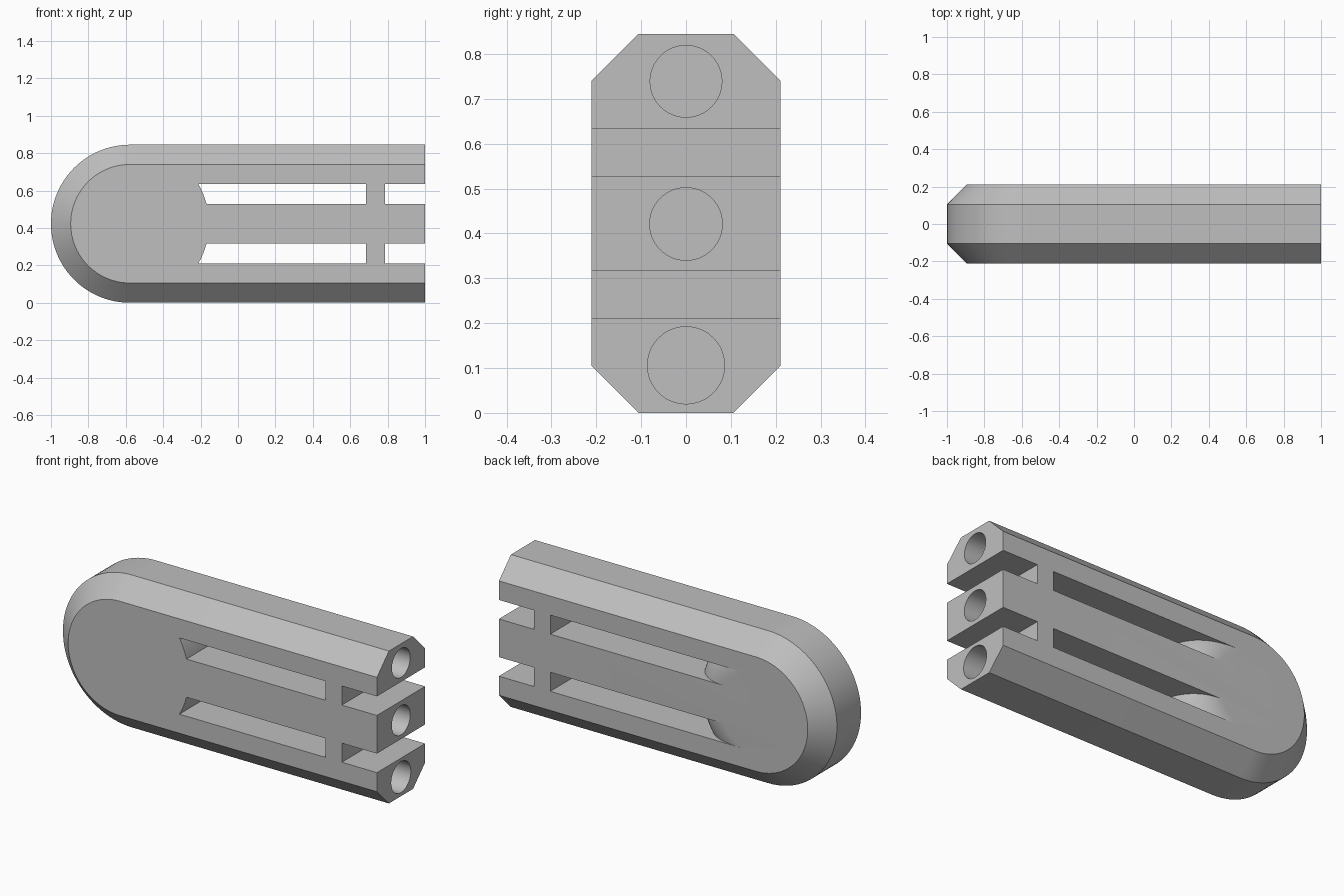
import bpy, bmesh
from math import sin, cos, pi, radians

cube = bpy.data.objects.get("Cube")
if cube:
    bpy.data.objects.remove(cube, do_unlink=True)

MID_Z = 0.4225       # centre height, also the outer radius of the round end
HALF_Y = 0.211       # half thickness
CHAMFER = 0.1055
HEAD_X = MID_Z - 1   # centre of the round end
STEP = 0.1057        # slot height

grey = bpy.data.materials.new("light_grey")
grey.use_nodes = True
grey.diffuse_color = (0.52, 0.52, 0.52, 1)
grey.node_tree.nodes["Principled BSDF"].inputs["Base Color"].default_value = grey.diffuse_color


def add_object(name, bm):
    bmesh.ops.recalc_face_normals(bm, faces=bm.faces)
    mesh = bpy.data.meshes.new(name)
    bm.to_mesh(mesh)
    bm.free()
    mesh.materials.append(grey)
    obj = bpy.data.objects.new(name, mesh)
    bpy.context.collection.objects.link(obj)
    return obj


def loft(name, rings):
    """Join closed rings of points into a capped solid."""
    bm = bmesh.new()
    loops = [[bm.verts.new(p) for p in ring] for ring in rings]
    n = len(loops[0])
    for a, b in zip(loops, loops[1:]):
        for i in range(n):
            j = (i + 1) % n
            bm.faces.new((a[i], a[j], b[j], b[i]))
    bm.faces.new(loops[0])
    bm.faces.new(loops[-1])
    return add_object(name, bm)


def arc(r, y, start, end, steps):
    angles = [start + (end - start) * i / steps for i in range(steps + 1)]
    return [(HEAD_X + r * cos(t), y, MID_Z + r * sin(t)) for t in angles]


def outline(r, y):
    return [(1, y, MID_Z + r)] + arc(r, y, pi / 2, 3 * pi / 2, 48) + [(1, y, MID_Z - r)]


def box(name, x0, x1, z0, z1):
    y = HALF_Y + 0.1
    return loft(name, [[(x, -y, z0), (x, y, z0), (x, y, z1), (x, -y, z1)] for x in (x0, x1)])


def cut(obj, cutter):
    mod = obj.modifiers.new("cut", "BOOLEAN")
    mod.operation = "DIFFERENCE"
    mod.solver = "EXACT"
    mod.object = cutter
    bpy.context.view_layer.objects.active = obj
    bpy.ops.object.modifier_apply(modifier=mod.name)


# Chamfered body with one round end
inner = MID_Z - CHAMFER
body = loft("slotted_body", [outline(inner, -HALF_Y), outline(MID_Z, -HALF_Y + CHAMFER),
                             outline(MID_Z, HALF_Y - CHAMFER), outline(inner, HALF_Y)])

# Round hub, filleted at the back, that shapes the closed slot ends
fillet = 0.195
profile = [(MID_Z, -0.5)]
for i in range(17):
    t = pi / 2 * i / 16
    profile.append((MID_Z - fillet + fillet * cos(t), HALF_Y - fillet + fillet * sin(t)))
profile.append((MID_Z - fillet, 0.5))
hub = loft("hub_cutter", [arc(r, y, 0, 2 * pi, 96)[:-1] for r, y in profile])

cutters = [hub]
# Closed and open slots, mirrored above and below the middle
for side in (-1, 1):
    z0, z1 = sorted((MID_Z + side * STEP, MID_Z + side * STEP * 2))
    closed = box("closed_slot_cutter", HEAD_X, 0.685, z0, z1)
    cut(closed, hub)
    opened = box("open_slot_cutter", 0.785, 1.1, z0, z1)
    cutters += [closed, opened]
    cut(body, closed)
    cut(body, opened)

# Blind bores in the three prongs
for z, r in ((0.106, 0.086), (0.421, 0.081), (0.739, 0.08)):
    rings = [[(x, r * cos(2 * pi * i / 48), z + r * sin(2 * pi * i / 48)) for i in range(48)]
             for x in (0.2, 1.1)]
    bore = loft("bore_cutter", rings)
    cutters.append(bore)
    cut(body, bore)

for cutter in cutters:
    bpy.data.objects.remove(cutter, do_unlink=True)

bpy.ops.object.select_all(action="DESELECT")
body.select_set(True)
bpy.context.view_layer.objects.active = body
bpy.ops.object.shade_smooth_by_angle(angle=radians(25))
